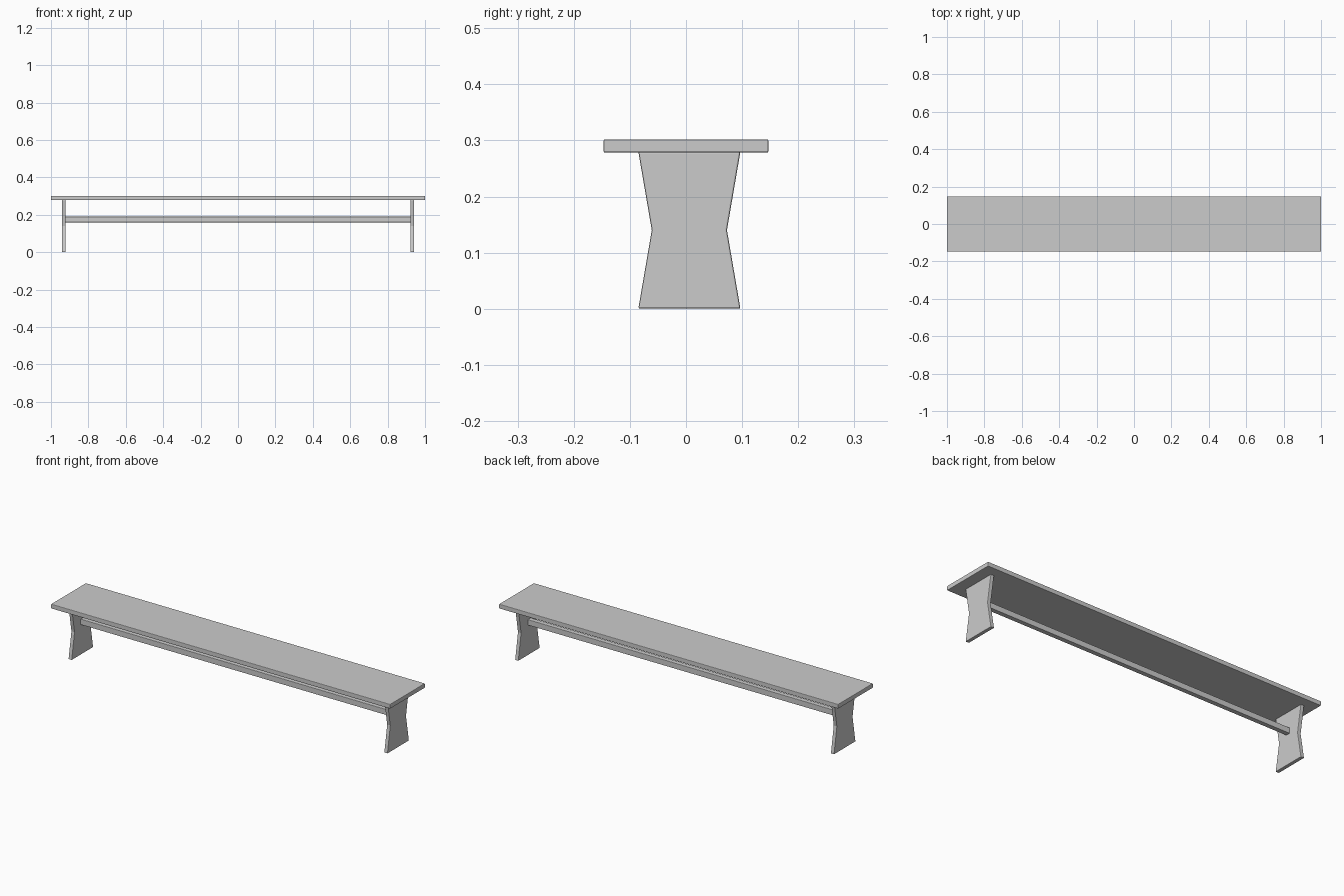
import bpy
import bmesh

if "Cube" in bpy.data.objects:
    bpy.data.objects.remove(bpy.data.objects["Cube"])

# One plain grey finish for the whole bench
grey = bpy.data.materials.new("plain grey")
grey.diffuse_color = (0.6, 0.6, 0.6, 1.0)
grey.use_nodes = True
grey.node_tree.nodes["Principled BSDF"].inputs["Base Color"].default_value = grey.diffuse_color


def extruded_part(name, profile, x0, x1, bevel):
    """Extrude a (y, z) profile along x and ease its edges."""
    bm = bmesh.new()
    face = bm.faces.new([bm.verts.new((x0, y, z)) for y, z in profile])
    ext = bmesh.ops.extrude_face_region(bm, geom=[face])
    verts = [g for g in ext["geom"] if isinstance(g, bmesh.types.BMVert)]
    bmesh.ops.translate(bm, verts=verts, vec=(x1 - x0, 0, 0))
    bmesh.ops.recalc_face_normals(bm, faces=bm.faces)
    mesh = bpy.data.meshes.new(name)
    bm.to_mesh(mesh)
    bm.free()
    mesh.materials.append(grey)
    obj = bpy.data.objects.new(name, mesh)
    bpy.context.collection.objects.link(obj)
    mod = obj.modifiers.new("eased edges", "BEVEL")
    mod.width = bevel
    mod.segments = 2
    mod.limit_method = "ANGLE"
    return obj


def rectangle(y0, y1, z0, z1):
    return [(y0, z0), (y1, z0), (y1, z1), (y0, z1)]


# Seat plank
extruded_part("seat", rectangle(-0.147, 0.147, 0.278, 0.302), -1.0, 1.0, 0.003)

# Waisted end legs
centre, half_wide, half_waist = 0.006, 0.091, 0.067
sides = [(half_wide, 0.0), (half_waist, 0.14), (half_wide, 0.28)]
leg_profile = [(centre + w, z) for w, z in sides]
leg_profile += [(centre - w, z) for w, z in reversed(sides)]
for name, x in (("left_leg", -0.931), ("right_leg", 0.931)):
    extruded_part(name, leg_profile, x - 0.01, x + 0.01, 0.003)

# Stretcher bar between the legs
extruded_part("stretcher", rectangle(-0.009, 0.016, 0.16, 0.19), -0.923, 0.923, 0.002)
